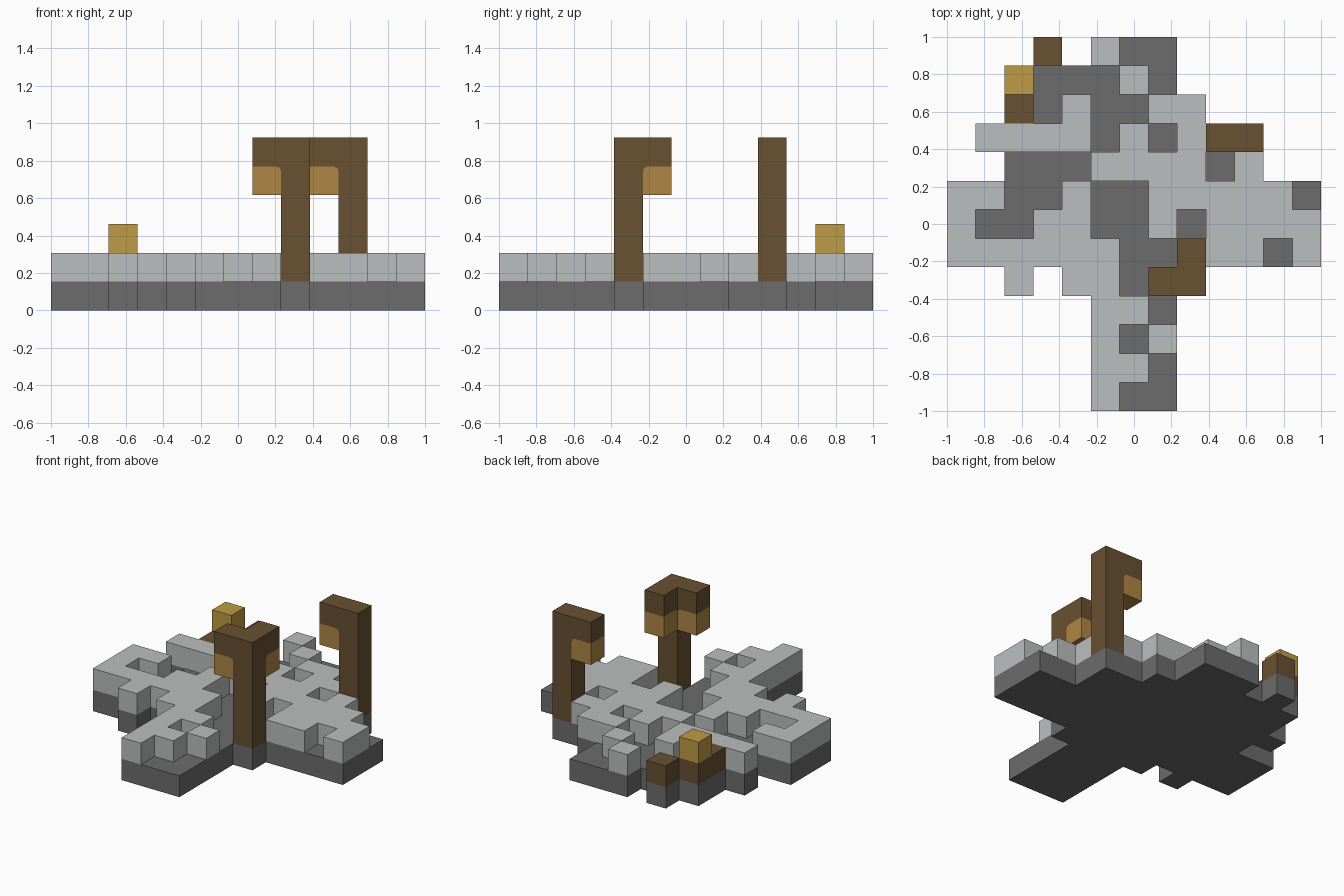
import bpy, bmesh
from mathutils import Vector

cube = bpy.data.objects.get("Cube")
if cube:
    bpy.data.objects.remove(cube, do_unlink=True)

N = 13
S = 2 / N  # one block

# Ground plan, back row first: L raised, D low, B wood block,
# G wood block with gold on top, P post standing on the low layer
PLAN = """
...B.LDD.....
..GDDDLD.....
..BDLDDLL....
.LLLLDLDLLP..
..DDDLLLLDL..
LLDDLDDLLLLLD
LDDLLDDLDLLLL
LLLLLLDDDLLDL
..L.LLDDP....
.....LLD.....
.....LDL.....
.....LLD.....
.....LDD.....
""".split()


def material(name, rgb):
    m = bpy.data.materials.new(name)
    m.use_nodes = True
    colour = (*rgb, 1)
    m.diffuse_color = colour
    m.node_tree.nodes["Principled BSDF"].inputs["Base Color"].default_value = colour
    return m


PALE = material("pale stone", (0.50, 0.52, 0.52))
DARK = material("dark stone", (0.15, 0.15, 0.15))
WOOD = material("dark wood", (0.14, 0.082, 0.032))
TAN = material("tan lantern", (0.43, 0.24, 0.058))
GOLD = material("gold", (0.52, 0.33, 0.058))


def finish(bm, name, mat):
    bmesh.ops.recalc_face_normals(bm, faces=bm.faces)
    mesh = bpy.data.meshes.new(name)
    bm.to_mesh(mesh)
    bm.free()
    mesh.materials.append(mat)
    obj = bpy.data.objects.new(name, mesh)
    bpy.context.collection.objects.link(obj)


def extrude(bm, offset):
    out = bmesh.ops.extrude_face_region(bm, geom=bm.faces[:], use_keep_orig=True)
    verts = [g for g in out["geom"] if isinstance(g, bmesh.types.BMVert)]
    bmesh.ops.translate(bm, verts=verts, vec=offset)


def cells(kinds):
    return [(c, r) for r, row in enumerate(PLAN) for c, k in enumerate(row) if k in kinds]


def blocks(name, places, low, high, mat):
    """Joined blocks over the given plan cells, heights in blocks."""
    bm = bmesh.new()
    grid = {}
    for c, r in places:
        corners = [(c, r), (c, r + 1), (c + 1, r + 1), (c + 1, r)]
        for x, y in corners:
            if (x, y) not in grid:
                grid[x, y] = bm.verts.new((x * S - 1, 1 - y * S, low * S))
        bm.faces.new([grid[p] for p in corners])
    extrude(bm, (0, 0, (high - low) * S))
    finish(bm, name, mat)


def prism(name, profile, cell, step, mat):
    """Profile (distance from post, height) swept one block sideways."""
    out = Vector((step[0], -step[1], 0))
    side = Vector((-out.y, out.x, 0))
    centre = Vector(((cell[0] + 0.5) * S - 1, 1 - (cell[1] + 0.5) * S, 4 * S))
    bm = bmesh.new()
    bm.faces.new([bm.verts.new(centre + S * (out * (u - 0.5) - side / 2 + Vector((0, 0, z))))
                  for u, z in profile])
    extrude(bm, side * S)
    finish(bm, name, mat)


# Terrain
blocks("lower_ground", cells("LDBGP"), 0, 1, DARK)
blocks("upper_ground", cells("L"), 1, 2, PALE)
blocks("wood_blocks", cells("BG"), 1, 2, WOOD)
blocks("gold_block", cells("G"), 2, 3, GOLD)

# Posts with arms; each arm carries a lantern and a small corner brace
R = 0.17
curve = [(0, 1 - R), (0.3 * R, 1 - 0.3 * R), (R, 1)]
posts = {"back": ((10, 3), [(-1, 0)]), "front": ((8, 8), [(-1, 0), (0, -1)])}
for label, (post, steps) in posts.items():
    blocks(label + "_post", [post], 1, 5, WOOD)
    arms = [(post[0] + dx, post[1] + dy) for dx, dy in steps]
    blocks(label + "_beam", [post] + arms, 5, 6, WOOD)
    for i, (arm, step) in enumerate(zip(arms, steps), 1):
        prism(f"{label}_lantern_{i}", curve + [(1, 1), (1, 0), (0, 0)], arm, step, TAN)
        prism(f"{label}_brace_{i}", curve + [(0, 1)], arm, step, WOOD)
